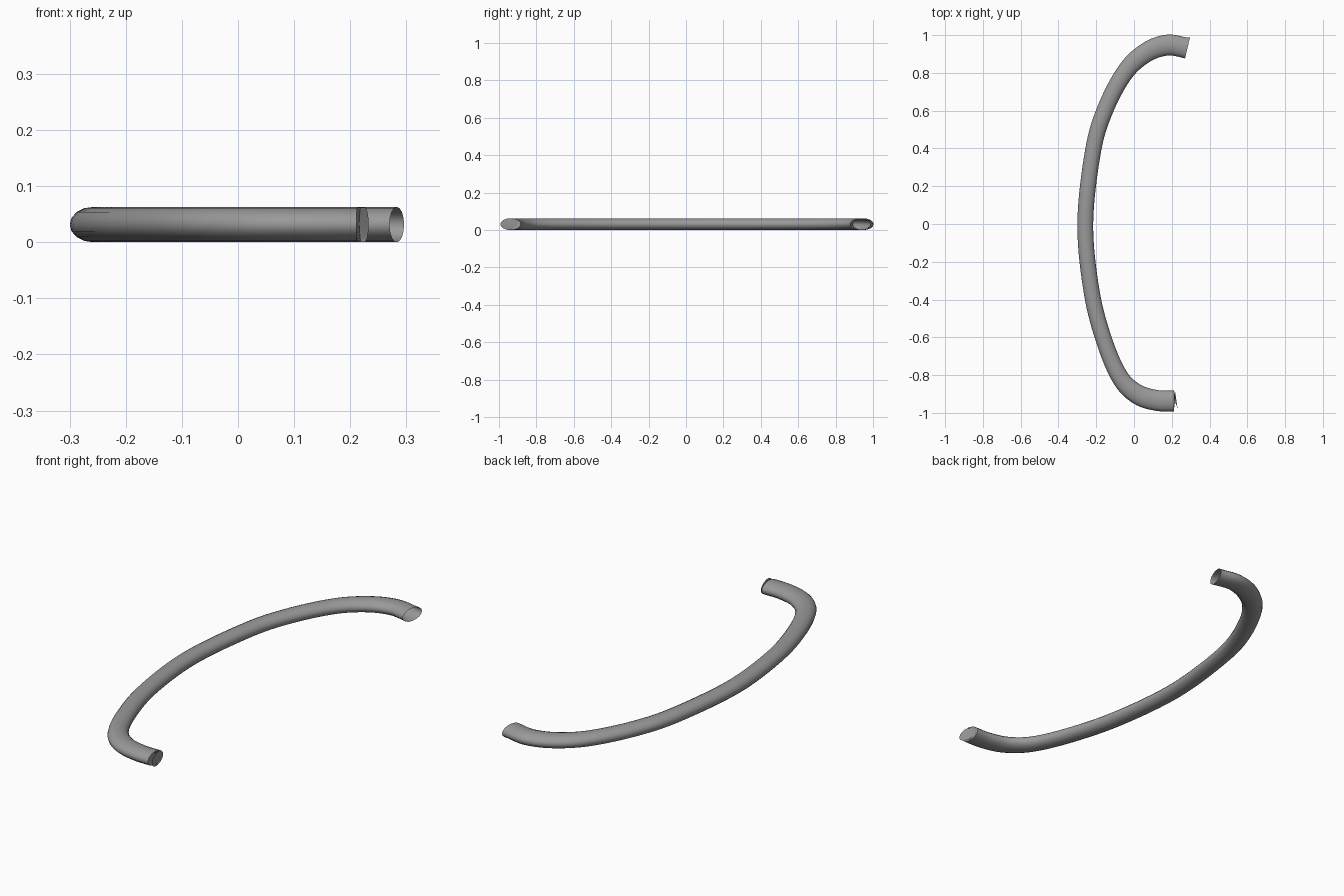
import bpy, bmesh, math
from mathutils import Vector

cube = bpy.data.objects.get("Cube")
if cube:
    bpy.data.objects.remove(cube, do_unlink=True)

SIDES, STEPS, RADIUS = 16, 8, 0.0315
STRETCH = Vector((1.33, 1.75))      # the round tube is widened in plan

# Centre line of the handle in plan, front end to back end
path = [Vector(p) for p in (
    (0.225, -0.938), (0.12, -0.934), (0.015, -0.9), (-0.075, -0.81),
    (-0.157, -0.62), (-0.224, -0.36), (-0.258, 0), (-0.218, 0.38),
    (-0.155, 0.6), (-0.05, 0.8), (0.06, 0.905), (0.175, 0.947), (0.283, 0.931))]


def spline(a, b, c, d, t):
    """Smooth point between b and c."""
    return 0.5 * (2 * b + (c - a) * t + (2 * a - 5 * b + 4 * c - d) * t * t
                  + (3 * b - a - 3 * c + d) * t ** 3)


padded = [2 * path[0] - path[1]] + path + [2 * path[-1] - path[-2]]
centres = [spline(*padded[i:i + 4], s / STEPS)
           for i in range(len(path) - 1) for s in range(STEPS)] + [path[-1]]

# Half-width vectors across the tube, with slanted cuts at both ends
across = []
for i in range(len(centres)):
    run = centres[min(i + 1, len(centres) - 1)] - centres[max(i - 1, 0)]
    side = Vector((-run.y / STRETCH.y, run.x / STRETCH.x)).normalized() * RADIUS
    across.append(side * STRETCH)
across[0] = Vector((-0.008, 0.055))
across[-1] = Vector((0.013, 0.055))

# Open tube swept along the centre line
bm = bmesh.new()
rings = []
for centre, side in zip(centres, across):
    ring = []
    for k in range(SIDES):
        a = math.tau * k / SIDES
        p = centre + side * math.cos(a)
        ring.append(bm.verts.new((p.x, p.y, RADIUS + RADIUS * math.sin(a))))
    rings.append(ring)
for r0, r1 in zip(rings, rings[1:]):
    for k in range(SIDES):
        n = (k + 1) % SIDES
        bm.faces.new((r0[k], r0[n], r1[n], r1[k]))
bmesh.ops.recalc_face_normals(bm, faces=bm.faces)
mesh = bpy.data.meshes.new("handle_tube")
bm.to_mesh(mesh)
bm.free()

# Grey finish
grey = bpy.data.materials.new("plain_grey")
grey.use_nodes = True
colour = (0.32, 0.32, 0.32, 1)
grey.diffuse_color = colour
grey.node_tree.nodes["Principled BSDF"].inputs["Base Color"].default_value = colour
mesh.materials.append(grey)

handle = bpy.data.objects.new("handle_tube", mesh)
bpy.context.collection.objects.link(handle)
bpy.context.view_layer.objects.active = handle
handle.select_set(True)
bpy.ops.object.shade_smooth_by_angle(angle=math.radians(40))
